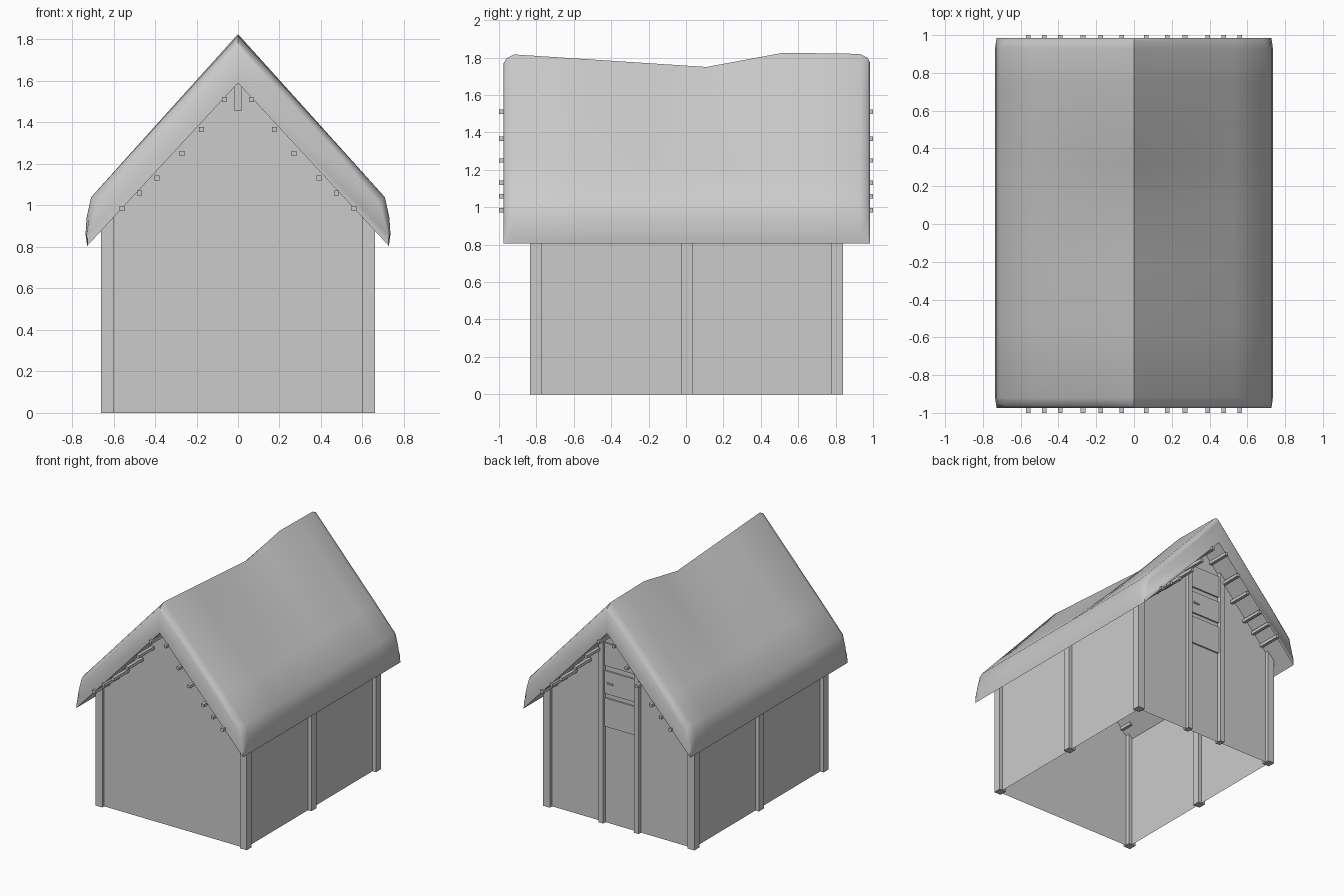
import bpy, bmesh

if "Cube" in bpy.data.objects:
    bpy.data.objects.remove(bpy.data.objects["Cube"])


def mesh_object(name, verts, faces):
    me = bpy.data.meshes.new(name)
    me.from_pydata(verts, [], faces)
    bm = bmesh.new()
    bm.from_mesh(me)
    bmesh.ops.recalc_face_normals(bm, faces=bm.faces)
    bm.to_mesh(me)
    bm.free()
    ob = bpy.data.objects.new(name, me)
    bpy.context.collection.objects.link(ob)
    return ob


def box(name, x0, x1, y0, y1, z0, z1):
    v = [(x, y, z) for x in (x0, x1) for y in (y0, y1) for z in (z0, z1)]
    f = [(0, 1, 3, 2), (4, 6, 7, 5), (0, 4, 5, 1), (2, 3, 7, 6), (0, 2, 6, 4), (1, 5, 7, 3)]
    return mesh_object(name, v, f)


def lerp_table(table, t):
    for (a, va), (b, vb) in zip(table, table[1:]):
        if t <= b:
            return va + (vb - va) * max(0, t - a) / (b - a)
    return table[-1][1]


# thatched roof: gable section lofted along y with a sagging ridge and soft ends
ridge = [(-0.92, 1.817), (0.11, 1.75), (0.52, 1.826), (0.93, 1.82)]
stations = [(-0.975, 0.06), (-0.96, 0.025), (-0.92, 0), (-0.55, 0), (-0.2, 0), (0.11, 0),
            (0.32, 0), (0.52, 0), (0.75, 0), (0.93, 0), (0.97, 0.025), (0.985, 0.06)]


def section(y, inset):
    top = lerp_table(ridge, y)
    half = [(0.727, 0.805), (0.735 - inset * 0.2, 0.86), (0.73 - inset * 0.5, 0.94),
            (0.708 - inset * 0.5, 1.04 - inset * 0.5)]
    for t in (0.25, 0.5, 0.75):
        half.append((0.708 * (1 - t), 1.04 + (top - 1.04) * t - inset * 0.8))
    loop = half + [(0, top - inset * 0.8)] + [(-x, z) for x, z in reversed(half)] + [(0, 1.59)]
    return [(x, y, z) for x, z in loop]


verts, faces = [], []
for y, inset in stations:
    verts += section(y, inset)
n = len(verts) // len(stations)
for s in range(len(stations) - 1):
    for i in range(n):
        j = (i + 1) % n
        faces.append((s * n + i, s * n + j, (s + 1) * n + j, (s + 1) * n + i))
# end caps split from the outer skin across to the underside apex line
for base in (0, (len(stations) - 1) * n):
    faces.append(tuple(base + i for i in range(n)))
roof = mesh_object("thatched_roof", verts, faces)
bpy.context.view_layer.objects.active = roof
roof.select_set(True)
bpy.ops.object.shade_smooth_by_angle(angle=0.95)
roof.select_set(False)

# thin walls, open at the bottom
for name, y in (("front_wall", -0.81), ("back_wall", 0.81)):
    mesh_object(name, [(-0.63, y, 0), (0.63, y, 0), (0.63, y, 0.93), (0, y, 1.61), (-0.63, y, 0.93)],
                [(0, 1, 2, 3, 4)])
for name, x in (("left_wall", -0.63), ("right_wall", 0.63)):
    mesh_object(name, [(x, -0.81, 0), (x, 0.81, 0), (x, 0.81, 0.93), (x, -0.81, 0.93)], [(0, 1, 2, 3)])

# corner and middle posts
for sx in (-1, 1):
    for y in (-0.803, 0.003, 0.808):
        box("wall_post", sx * 0.63 - 0.03, sx * 0.63 + 0.03, y - 0.031, y + 0.031, 0, 0.95)

# short king post in the front gable
box("king_post", -0.018, 0.018, -0.835, -0.78, 1.455, 1.61)

# roof poles poking out under both gables
for sx in (-1, 1):
    for sy in (-1, 1):
        for x, z in ((0.065, 1.51), (0.175, 1.367), (0.27, 1.25), (0.39, 1.132), (0.475, 1.06), (0.56, 0.985)):
            y0, y1 = sorted((sy * 0.7, sy))
            box("roof_pole", sx * x - 0.012, sx * x + 0.012, y0, y1, z - 0.012, z + 0.012)

# back doorway: two jambs, three boards and a latch
for x in (-0.155, 0.155):
    box("door_jamb", x - 0.02, x + 0.02, 0.785, 0.84, 0, 1.45)
for z0, z1 in ((0.76, 0.985), (1.02, 1.2), (1.24, 1.42)):
    box("door_board", -0.135, 0.135, 0.795, 0.822, z0, z1)
box("door_latch", 0.06, 0.11, 0.82, 0.83, 1.1, 1.112)
